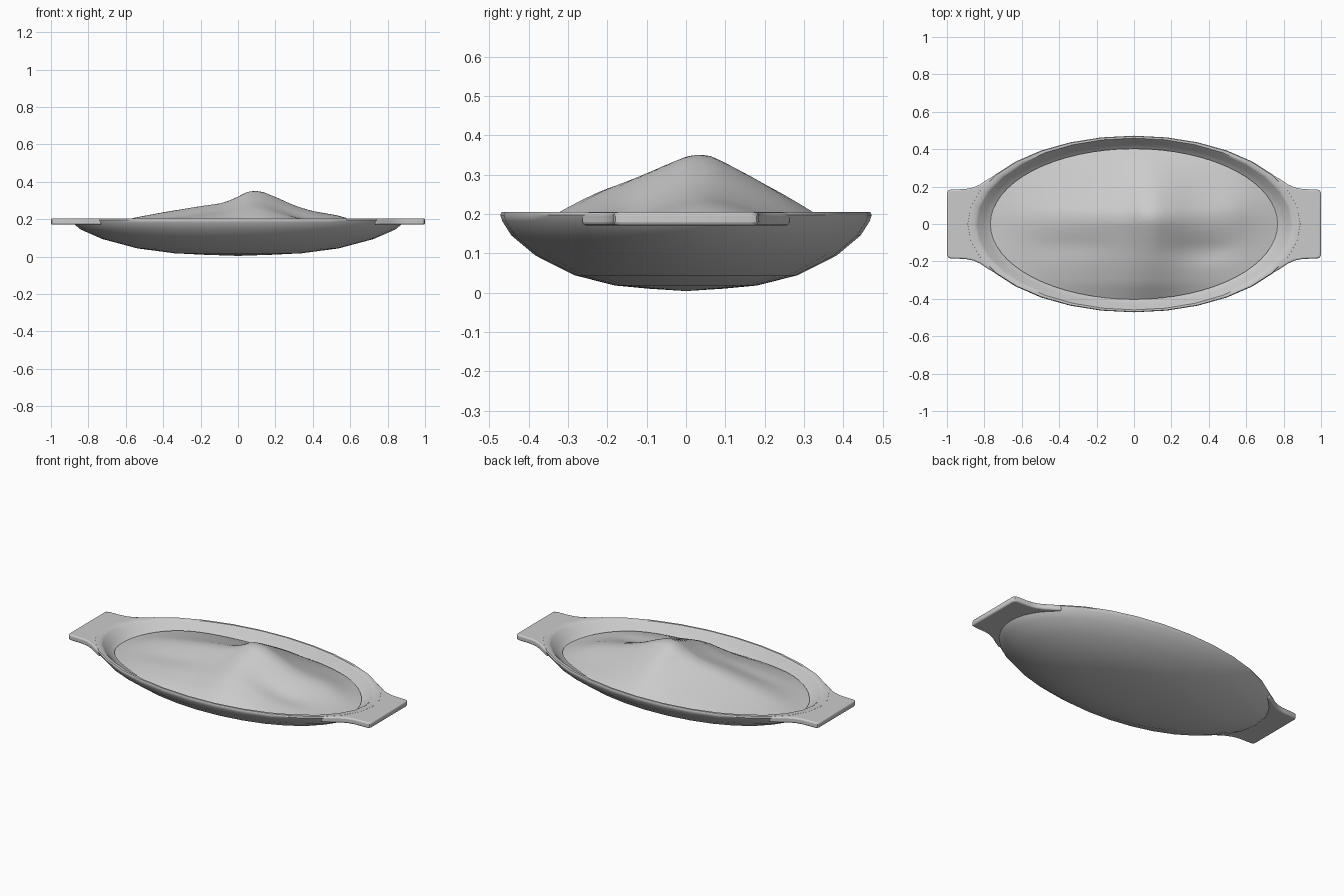
import bpy, bmesh, math

if "Cube" in bpy.data.objects:
    bpy.data.objects.remove(bpy.data.objects["Cube"])

SEG = 32


def finish(name, bm, angle=40):
    bmesh.ops.recalc_face_normals(bm, faces=bm.faces)
    me = bpy.data.meshes.new(name)
    bm.to_mesh(me)
    bm.free()
    ob = bpy.data.objects.new(name, me)
    bpy.context.collection.objects.link(ob)
    bpy.ops.object.select_all(action='DESELECT')
    bpy.context.view_layer.objects.active = ob
    ob.select_set(True)
    bpy.ops.object.shade_smooth_by_angle(angle=math.radians(angle))
    return ob


def ellipse_rings(bm, rings, seg):
    """Skin a list of (a, b, height) rings; height may be a function of x, y."""
    prev = None
    for a, b, z in rings:
        if a == 0:
            pts = [(0, 0)]
        else:
            pts = [(a * math.cos(2 * math.pi * i / seg), b * math.sin(2 * math.pi * i / seg))
                   for i in range(seg)]
        cur = [bm.verts.new((x, y, z(x, y) if callable(z) else z)) for x, y in pts]
        if prev:
            for i in range(seg):
                j = (i + 1) % seg
                if len(prev) == 1:
                    bm.faces.new((prev[0], cur[i], cur[j]))
                elif len(cur) == 1:
                    bm.faces.new((prev[i], cur[0], prev[j]))
                else:
                    bm.faces.new((prev[i], cur[i], cur[j], prev[j]))
        prev = cur


# dish: outer wall up, over the narrow rim, and down the inside
A, B = 0.895, 0.472
profile = [(0, 0.004), (0.20, 0.010), (0.38, 0.018), (0.6, 0.044), (0.81, 0.094),
           (0.94, 0.145), (0.99, 0.182), (1.0, 0.197), (0.993, 0.205)]
rings = [(A * t, B * t, z) for t, z in profile]
rings += [(0.852, 0.459, 0.205), (0.838, 0.450, 0.195), (0.805, 0.430, 0.165),
          (0.755, 0.397, 0.130), (0.60, 0.32, 0.085), (0.35, 0.19, 0.05), (0, 0, 0.036)]
bm = bmesh.new()
ellipse_rings(bm, rings, SEG)
finish("dish", bm, 45)

# handle: flat tab flaring into the rim, mirrored to the other end
side = [(1.0, 0.165), (0.994, 0.179), (0.98, 0.184), (0.90, 0.187), (0.86, 0.195),
        (0.82, 0.213), (0.78, 0.240), (0.735, 0.266)]
arc = []
for i in range(13):
    t = math.radians(33 - 66 * i / 12)
    arc.append((0.868 * math.cos(t), 0.46 * math.sin(t)))
outline = side + arc + [(x, -y) for x, y in reversed(side)]
bm = bmesh.new()
face = bm.faces.new([bm.verts.new((x, y, 0.2045)) for x, y in outline])
ext = bmesh.ops.extrude_face_region(bm, geom=[face])
for v in ext['geom']:
    if isinstance(v, bmesh.types.BMVert):
        v.co.z = 0.171
handle = finish("handles", bm, 40)
bev = handle.modifiers.new("round_edges", 'BEVEL')
bev.width = 0.011
bev.segments = 3
bev.limit_method = 'ANGLE'
bev.angle_limit = math.radians(60)
mir = handle.modifiers.new("mirror", 'MIRROR')
mir.use_axis = (True, False, False)
mir.use_mirror_merge = False

# filling: heaped surface made from a length profile times a width profile
LONG = [(-0.80, 0.13), (-0.56, 0.205), (-0.4, 0.235), (-0.2, 0.268), (-0.08, 0.285),
        (0.0, 0.318), (0.05, 0.348), (0.12, 0.350), (0.2, 0.318), (0.3, 0.272),
        (0.4, 0.238), (0.55, 0.205), (0.80, 0.13)]
WIDE = [(-0.42, 0.13), (-0.32, 0.205), (-0.22, 0.255), (-0.07, 0.315), (0.01, 0.348),
        (0.06, 0.348), (0.13, 0.312), (0.25, 0.246), (0.32, 0.205), (0.43, 0.13)]


def sample(table, u):
    for (u0, v0), (u1, v1) in zip(table, table[1:]):
        if u0 <= u <= u1:
            return (v0 + (v1 - v0) * (u - u0) / (u1 - u0) - 0.13) / 0.22
    return 0


def smooth_sample(table, u, w):
    return sum(sample(table, u + w * k) for k in (-1, 0, 1)) / 3


def lump(x, y, cx, cy, rx, ry, h):
    return h * math.exp(-((x - cx) / rx) ** 2 - ((y - cy) / ry) ** 2)


def heap(x, y):
    z = 0.133 + 0.22 * smooth_sample(LONG, x, 0.02) * smooth_sample(WIDE, y, 0.015)
    fade = max(0, 1 - (x / 0.775) ** 2 - (y / 0.41) ** 2)
    z += min(1, 2 * fade) * (lump(x, y, 0.38, -0.14, 0.2, 0.07, -0.018)
                             + lump(x, y, 0.55, 0.10, 0.15, 0.10, 0.012)
                             + lump(x, y, -0.35, -0.12, 0.25, 0.06, -0.008))
    return z


bm = bmesh.new()
N = 20
ellipse_rings(bm, [(0.768 * i / N, 0.403 * i / N, heap) for i in range(N + 1)], 64)
finish("filling", bm, 60)
